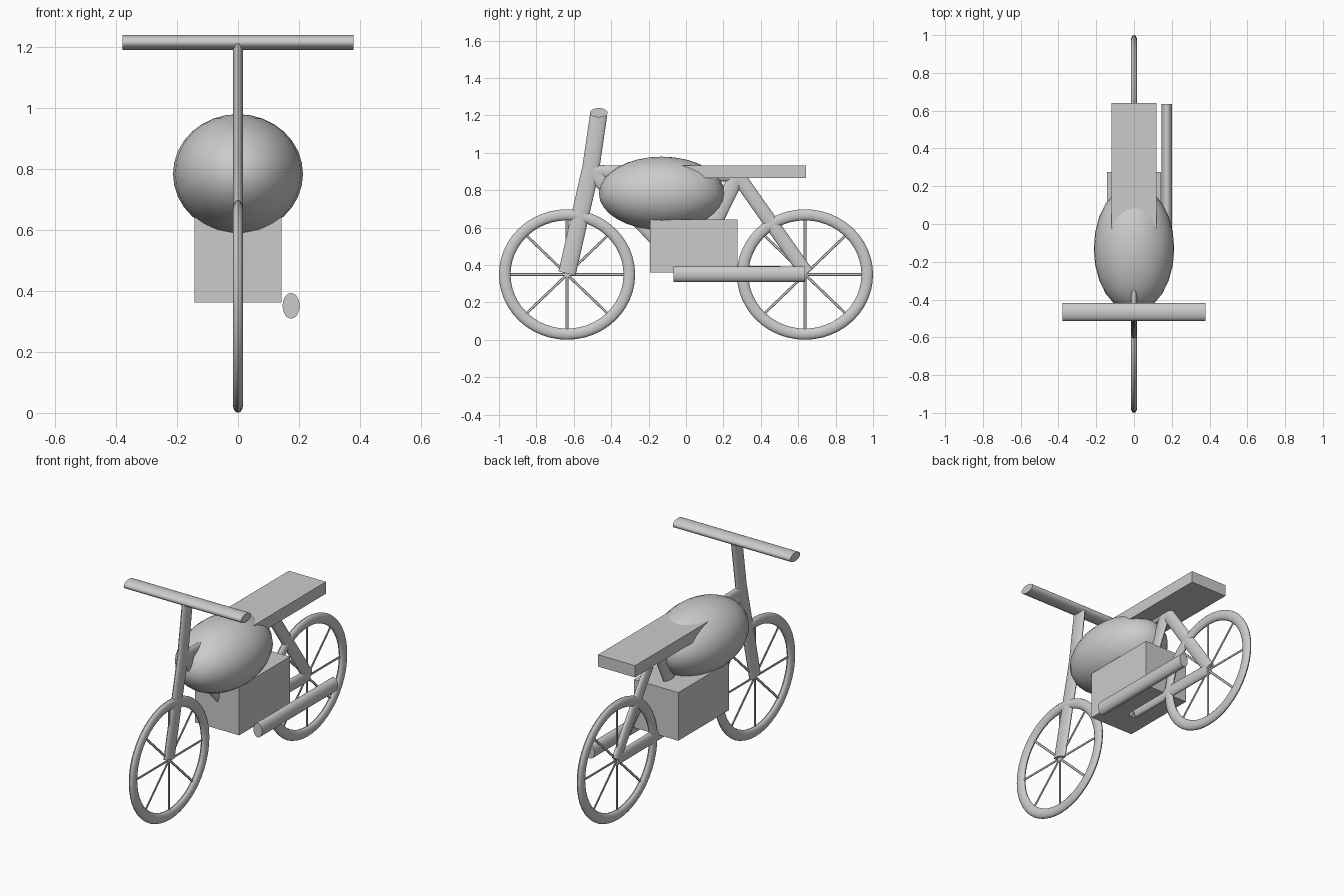
import bpy, math
from mathutils import Matrix, Vector

if "Cube" in bpy.data.objects:
    bpy.data.objects.remove(bpy.data.objects["Cube"])


def finish(name, matrix, smooth=True):
    """Bake a matrix into the active primitive, name and shade it."""
    ob = bpy.context.object
    ob.name = name
    ob.data.name = name
    ob.data.transform(matrix)
    if smooth:
        bpy.ops.object.shade_smooth_by_angle(angle=math.radians(40))
    return ob


def tube(name, a, b, half_x, half_side, sides=20):
    """Elliptical rod between two (x, y, z) points in a side plane."""
    a, b = Vector(a), Vector(b)
    d = (b - a).normalized()
    u = Vector((1, 0, 0))
    v = d.cross(u)
    bpy.ops.mesh.primitive_cylinder_add(vertices=sides, radius=1, depth=1)
    m = Matrix((u * half_x, v * half_side, d * (b - a).length)).transposed().to_4x4()
    return finish(name, Matrix.Translation((a + b) / 2) @ m)


def box(name, lo, hi):
    lo, hi = Vector(lo), Vector(hi)
    bpy.ops.mesh.primitive_cube_add(size=1)
    size = Matrix.Diagonal((*(hi - lo), 1))
    return finish(name, Matrix.Translation((lo + hi) / 2) @ size, smooth=False)


# Wheels: slightly flattened tyre ring and four full-width spokes
AXLE_Z = 0.349
for label, y in (("front", -0.636), ("rear", 0.636)):
    bpy.ops.mesh.primitive_torus_add(major_radius=0.333, minor_radius=0.031,
                                     major_segments=48, minor_segments=14)
    finish(label + "_tyre", Matrix.Translation((0, y, AXLE_Z))
           @ Matrix.Diagonal((0.56, 1, 0.958, 1))
           @ Matrix.Rotation(math.pi / 2, 4, 'Y'))
    for i in range(4):
        t = i * math.pi / 4
        dy, dz = 0.325 * math.cos(t), 0.312 * math.sin(t)
        tube(f"{label}_spoke_{i + 1}", (0, y - dy, AXLE_Z - dz),
             (0, y + dy, AXLE_Z + dz), 0.004, 0.007, 8)

# Frame joints
front_axle, rear_axle = (0, -0.636, 0.355), (0, 0.645, 0.355)
head, seat_joint, bracket = (0, -0.51, 0.91), (0, 0.275, 0.88), (0, 0.02, 0.36)

# Fork, steering stem and frame tubes
for name, a, b, side in (
        ("front_fork", front_axle, head, 0.047),
        ("steering_stem", head, (0, -0.467, 1.205), 0.046),
        ("top_tube", (0, -0.51, 0.9), seat_joint, 0.035),
        ("down_tube", head, bracket, 0.043),
        ("seat_tube", seat_joint, bracket, 0.042),
        ("seat_stay", seat_joint, rear_axle, 0.038),
        ("chain_stay", bracket, rear_axle, 0.037)):
    tube(name, a, b, 0.017, side)

# Handlebar
bpy.ops.mesh.primitive_cylinder_add(vertices=20, radius=1, depth=0.758)
finish("handlebar", Matrix.Translation((0, -0.466, 1.214))
       @ Matrix.Diagonal((1, 0.047, 0.025, 1)) @ Matrix.Rotation(math.pi / 2, 4, 'Y'))

# Fuel tank
bpy.ops.mesh.primitive_uv_sphere_add(segments=24, ring_count=16, radius=1)
finish("fuel_tank", Matrix.Translation((0, -0.13, 0.783))
       @ Matrix.Diagonal((0.213, 0.336, 0.196, 1)))

# Seat and engine block
box("seat", (-0.12, -0.03, 0.864), (0.12, 0.641, 0.933))
box("engine_block", (-0.143, -0.193, 0.361), (0.143, 0.275, 0.642))

# Exhaust pipe on the right side
tube("exhaust_pipe", (0.174, -0.067, 0.351), (0.174, 0.635, 0.351), 0.028, 0.042)
